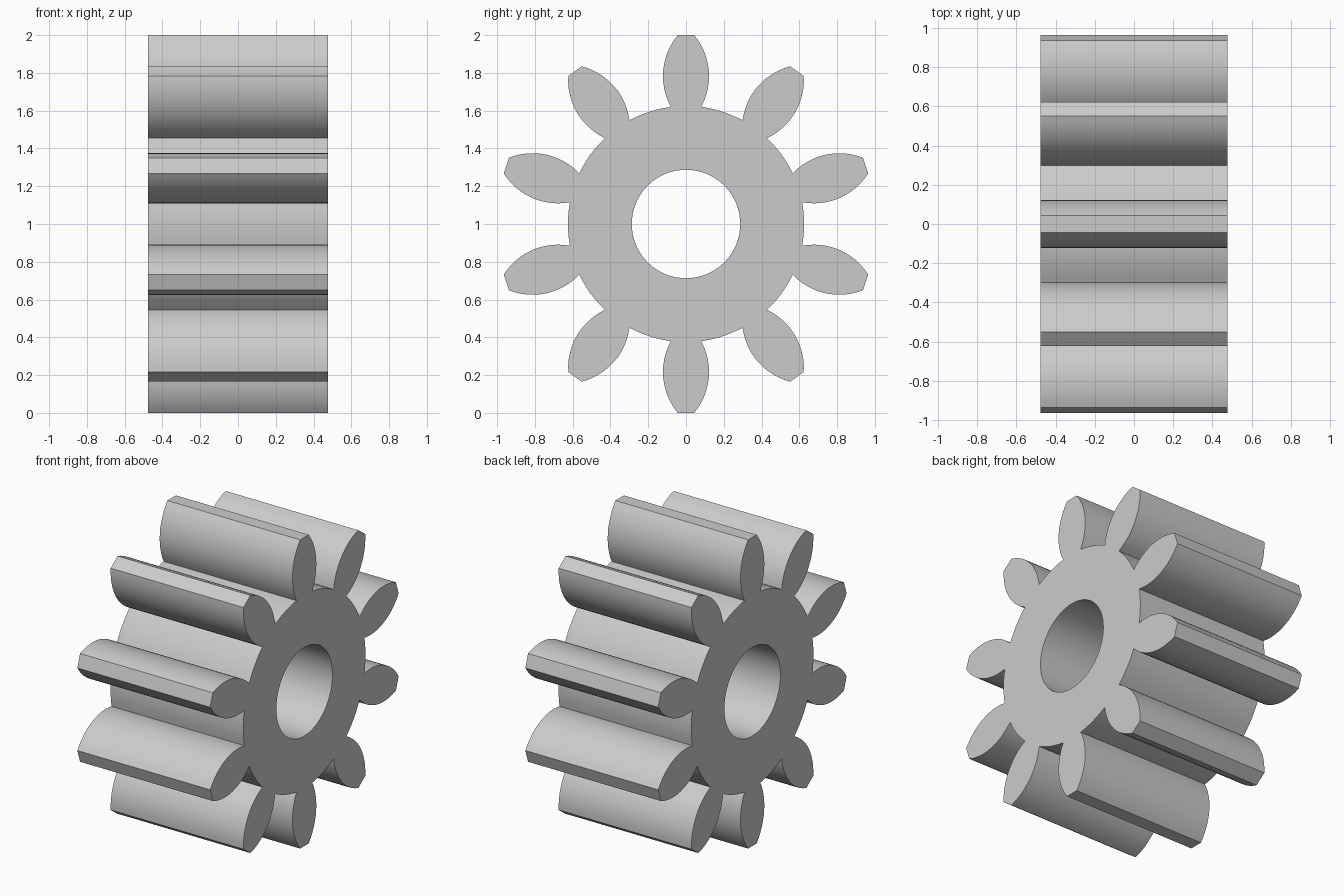
import bpy, bmesh
from math import sin, cos, asin, atan2, hypot, pi, radians
from mathutils import Vector

if "Cube" in bpy.data.objects:
    bpy.data.objects.remove(bpy.data.objects["Cube"], do_unlink=True)

TEETH = 10
HALF_WIDTH = 0.476      # half length along the axle
BORE = 0.287            # radius of the axle hole
TIP = 1.0               # radius of the flat tooth tips
ROOT = 0.62             # height where the tooth flanks start
BULGE, HALF_TOOTH, FLANK = 0.783, 0.122, 0.34   # widest height, half width, flank radius
FLANK_STEPS, ROOT_STEPS, BORE_STEPS = 12, 6, 64


def flank_points():
    """Bulging flank of one tooth as (radial, half width), root to tip."""
    a0, a1 = asin((ROOT - BULGE) / FLANK), asin((TIP - BULGE) / FLANK)
    angles = [a0 + (a1 - a0) * i / FLANK_STEPS for i in range(FLANK_STEPS + 1)]
    return [(BULGE + FLANK * sin(a), HALF_TOOTH + FLANK * (cos(a) - 1)) for a in angles]


def gear_outline():
    flank = flank_points()
    tooth = [(r, -w) for r, w in flank] + [(r, w) for r, w in reversed(flank)]
    root_radius, spread = hypot(*flank[0]), atan2(flank[0][1], flank[0][0])
    pitch = 2 * pi / TEETH
    points = []
    for k in range(TEETH):
        a = pi / 2 + k * pitch
        points += [(r * cos(a) - t * sin(a), r * sin(a) + t * cos(a)) for r, t in tooth]
        # rounded valley to the next tooth
        for i in range(1, ROOT_STEPS):
            b = a + spread + (pitch - 2 * spread) * i / ROOT_STEPS
            points.append((root_radius * cos(b), root_radius * sin(b)))
    return points


def add_loop(bm, points):
    verts = [bm.verts.new((-HALF_WIDTH, y, z + TIP)) for y, z in points]
    return [bm.edges.new((v, verts[i - 1])) for i, v in enumerate(verts)]


# Gear: toothed profile with a bore, extruded along the axle
bm = bmesh.new()
bore = [(BORE * cos(2 * pi * i / BORE_STEPS), BORE * sin(2 * pi * i / BORE_STEPS))
        for i in range(BORE_STEPS)]
edges = add_loop(bm, gear_outline()) + add_loop(bm, bore)
bmesh.ops.triangle_fill(bm, edges=edges, use_beauty=True, normal=Vector((1, 0, 0)))
result = bmesh.ops.extrude_face_region(bm, geom=bm.faces[:], use_keep_orig=True)
far_side = [g for g in result["geom"] if isinstance(g, bmesh.types.BMVert)]
bmesh.ops.translate(bm, verts=far_side, vec=(2 * HALF_WIDTH, 0, 0))
bmesh.ops.recalc_face_normals(bm, faces=bm.faces[:])
mesh = bpy.data.meshes.new("spur_gear")
bm.to_mesh(mesh)
bm.free()

gear = bpy.data.objects.new("spur_gear", mesh)
bpy.context.collection.objects.link(gear)

# Plain grey material
grey = bpy.data.materials.new("plain_grey")
grey.use_nodes = True
grey.diffuse_color = (0.6, 0.6, 0.6, 1)
grey.node_tree.nodes["Principled BSDF"].inputs["Base Color"].default_value = (0.6, 0.6, 0.6, 1)
mesh.materials.append(grey)

# Smooth flanks and bore, crisp edges
bpy.ops.object.select_all(action="DESELECT")
gear.select_set(True)
bpy.context.view_layer.objects.active = gear
bpy.ops.object.shade_smooth_by_angle(angle=radians(30))
